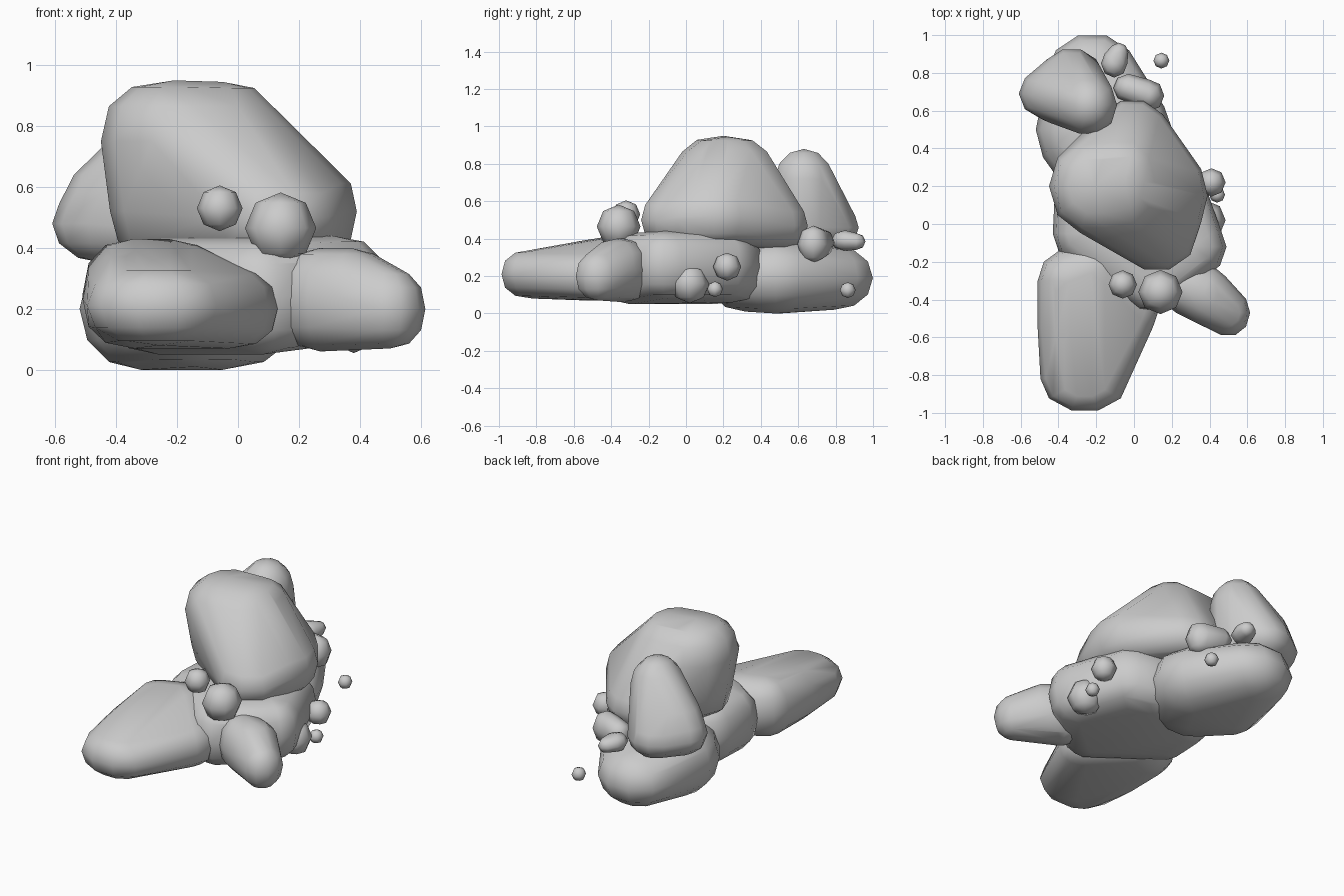
import bpy, bmesh
from math import sin, cos, pi, copysign


def rock(name, balls, sides=10, rings=6, boxy=1.0):
    """Smooth-shaded boulder: convex hull wrapped around (centre, radii) low-poly balls."""
    bm = bmesh.new()
    for (cx, cy, cz), (rx, ry, rz) in balls:
        for i in range(rings + 1):
            p = pi * i / rings - pi / 2
            c = abs(cos(p)) ** boxy
            s = copysign(abs(sin(p)) ** boxy, sin(p))
            for j in range(1 if i in (0, rings) else sides):
                a = 2 * pi * j / sides
                bm.verts.new((cx + rx * c * cos(a), cy + ry * c * sin(a), cz + rz * s))
    bmesh.ops.convex_hull(bm, input=bm.verts[:])
    bmesh.ops.delete(bm, geom=[v for v in bm.verts if not v.link_faces], context='VERTS')
    bmesh.ops.remove_doubles(bm, verts=bm.verts[:], dist=0.015)
    bmesh.ops.recalc_face_normals(bm, faces=bm.faces[:])
    for f in bm.faces:
        f.smooth = True
    me = bpy.data.meshes.new(name)
    bm.to_mesh(me)
    bm.free()
    ob = bpy.data.objects.new(name, me)
    bpy.context.collection.objects.link(ob)
    return ob


# large boulder on top, leaning to the back left
rock("top_boulder", [
    ((-0.21, 0.20, 0.75), (0.24, 0.26, 0.20)),
    ((-0.05, 0.22, 0.76), (0.18, 0.25, 0.185)),
    ((-0.18, 0.20, 0.52), (0.24, 0.22, 0.17)),
    ((0.12, -0.04, 0.50), (0.22, 0.21, 0.14)),
    ((0.21, 0.15, 0.52), (0.18, 0.24, 0.16)),
    ((-0.01, 0.47, 0.47), (0.20, 0.19, 0.13))], boxy=0.8)

# wide middle slab carrying the boulder
rock("middle_slab", [
    ((-0.26, -0.05, 0.24), (0.17, 0.17, 0.19)),
    ((-0.25, 0.15, 0.24), (0.17, 0.17, 0.19)),
    ((0.31, -0.12, 0.26), (0.18, 0.17, 0.18)),
    ((0.08, -0.30, 0.24), (0.17, 0.17, 0.19)),
    ((0.20, 0.18, 0.26), (0.18, 0.19, 0.18)),
    ((0.06, 0.25, 0.24), (0.17, 0.17, 0.18))], boxy=0.8)

# long slab reaching forward
rock("front_slab", [
    ((-0.26, -0.82, 0.21), (0.235, 0.175, 0.13)),
    ((-0.34, -0.30, 0.25), (0.17, 0.17, 0.18)),
    ((-0.23, -0.26, 0.25), (0.17, 0.17, 0.18)),
    ((-0.34, -0.55, 0.23), (0.17, 0.17, 0.16)),
    ((-0.03, -0.46, 0.20), (0.16, 0.15, 0.13))], boxy=0.85)

# smaller rock at the front right
rock("front_right_rock", [
    ((0.50, -0.47, 0.20), (0.115, 0.125, 0.13)),
    ((0.37, -0.37, 0.24), (0.14, 0.16, 0.16)),
    ((0.27, -0.33, 0.23), (0.14, 0.15, 0.17))], boxy=0.9)

# low rock at the back, touching the ground
rock("back_base_rock", [
    ((-0.22, 0.79, 0.19), (0.24, 0.22, 0.17)),
    ((-0.32, 0.50, 0.20), (0.20, 0.25, 0.20)),
    ((-0.05, 0.48, 0.20), (0.26, 0.24, 0.20)),
    ((-0.14, 0.32, 0.20), (0.28, 0.22, 0.19))], boxy=0.95)

# tall rock at the back left
rock("back_upper_rock", [
    ((-0.24, 0.63, 0.72), (0.15, 0.16, 0.16)),
    ((-0.44, 0.69, 0.48), (0.17, 0.14, 0.13)),
    ((-0.40, 0.68, 0.58), (0.16, 0.15, 0.12)),
    ((-0.33, 0.79, 0.46), (0.16, 0.14, 0.12)),
    ((-0.24, 0.63, 0.46), (0.14, 0.15, 0.12))])

# two-lobed stones at the back
rock("back_stone", [((0.08, 0.68, 0.37), (0.08, 0.085, 0.10)),
                    ((-0.03, 0.72, 0.38), (0.08, 0.075, 0.075))], 8, 4)
rock("back_small_stone", [((-0.105, 0.85, 0.39), (0.07, 0.075, 0.055)),
                          ((-0.08, 0.91, 0.385), (0.05, 0.05, 0.045))], 8, 4)

# loose round pebbles
pebbles = [((-0.06, -0.32, 0.53), 0.075), ((0.14, -0.36, 0.465), 0.117),
           ((0.41, 0.22, 0.25), 0.075), ((0.38, 0.02, 0.16), 0.105),
           ((0.44, 0.155, 0.13), 0.042), ((0.145, 0.865, 0.125), 0.042)]
for n, (c, r) in enumerate(pebbles):
    rock(f"pebble_{n + 1}", [(c, (r, r, r))], 8, 4)
